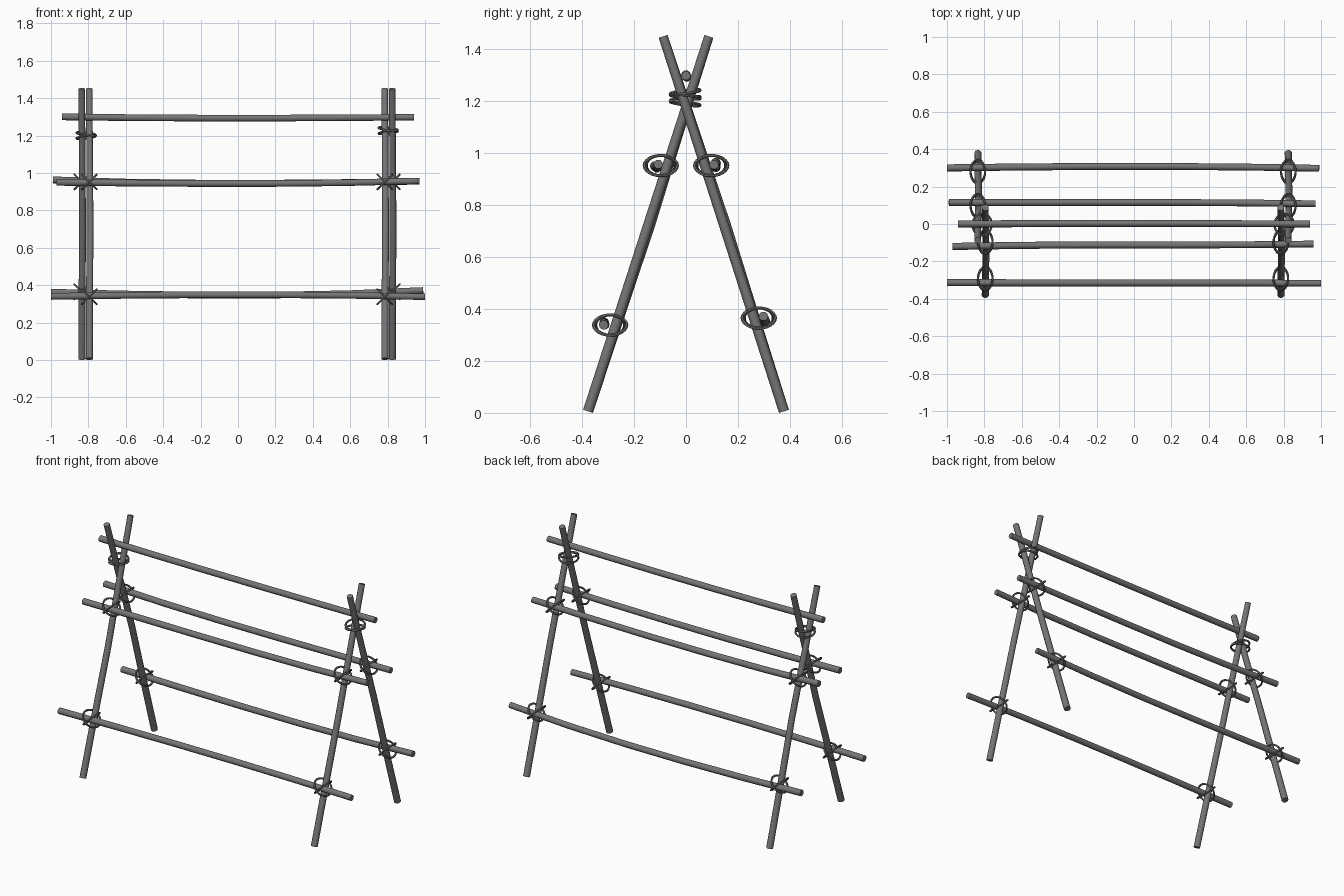
import bpy
import bmesh
from math import sin, cos, pi, radians
from mathutils import Vector, Matrix

cube = bpy.data.objects.get("Cube")
if cube:
    bpy.data.objects.remove(cube, do_unlink=True)

wood = bpy.data.materials.new("weathered_grey")
wood.use_nodes = True
GREY = (0.18, 0.18, 0.18, 1)
wood.diffuse_color = GREY
wood.node_tree.nodes["Principled BSDF"].inputs["Base Color"].default_value = GREY


def tube(name, path, radii, side, sides=10, closed=False):
    """Sweep a round section along a path; side is a vector off the path."""
    bm = bmesh.new()
    pts = [Vector(p) for p in path]
    n = len(pts)
    rings = []
    for i, p in enumerate(pts):
        if closed:
            t = pts[(i + 1) % n] - pts[i - 1]
        else:
            t = pts[min(i + 1, n - 1)] - pts[max(i - 1, 0)]
        u = t.cross(Vector(side)).normalized()
        v = t.cross(u).normalized()
        r = radii[0] + (radii[1] - radii[0]) * i / (n - 1)
        rings.append([bm.verts.new(p + r * (u * cos(a) + v * sin(a)))
                      for a in (2 * pi * k / sides for k in range(sides))])
    for i in range(n if closed else n - 1):
        a, b = rings[i], rings[(i + 1) % n]
        for k in range(sides):
            m = (k + 1) % sides
            bm.faces.new((a[k], a[m], b[m], b[k]))
    if not closed:
        bm.faces.new(rings[0])
        bm.faces.new(rings[-1])
    bmesh.ops.recalc_face_normals(bm, faces=bm.faces)
    mesh = bpy.data.meshes.new(name)
    bm.to_mesh(mesh)
    bm.free()
    mesh.materials.append(wood)
    obj = bpy.data.objects.new(name, mesh)
    bpy.context.collection.objects.link(obj)
    bpy.ops.object.select_all(action="DESELECT")
    obj.select_set(True)
    bpy.context.view_layer.objects.active = obj
    bpy.ops.object.shade_smooth_by_angle(angle=radians(40))
    return obj


def rope_ring(name, centre, half_x, half_y, rot):
    """Oval rope loop, lying flat before it is rotated."""
    path = [Vector(centre) + rot @ Vector((half_x * cos(a), half_y * sin(a), 0))
            for a in (2 * pi * k / 24 for k in range(24))]
    tube(name, path, (0.006, 0.006), rot @ Vector((0, 0, 1)), 6, True)


# Crossed legs at each end
legs = {"right_front": (-0.795, -1, 0.008), "right_back": (-0.835, 1, 0.008),
        "left_front": (0.785, -1, 0), "left_back": (0.825, 1, 0)}
for name, (x, s, bow) in legs.items():
    path = []
    for t, b in ((0, 0), (0.25, 0.4), (0.5, 1), (0.75, 0.4), (1, 0)):
        path.append((x + 0.004 * b, s * (0.377 - 0.465 * t) + bow * b,
                     0.006 + 1.443 * t))
    tube(name + "_leg", path, (0.020, 0.018), (1, 0, 0))

# Long rails: x ends, then y and z at left end, middle and right end
rails = {
    "ridge_rail": (-0.94, 0.94, (0, 0.003, 0), (1.3, 1.293, 1.298)),
    "front_upper_rail": (-0.97, 0.96, (-0.12, -0.112, -0.107), (0.95, 0.943, 0.957)),
    "back_upper_rail": (-0.99, 0.97, (0.115, 0.115, 0.108), (0.963, 0.945, 0.955)),
    "front_lower_rail": (-1, 1, (-0.313, -0.315, -0.317), (0.34, 0.349, 0.338)),
    "back_lower_rail": (-1, 0.99, (0.3, 0.308, 0.298), (0.362, 0.346, 0.372)),
}
for name, (x0, x1, ys, zs) in rails.items():
    path = []
    for t in (0, 0.2, 0.4, 0.6, 0.8, 1):
        w = 4 * t * (1 - t)
        path.append((x0 + (x1 - x0) * t,
                     (ys[0] * (1 - t) + ys[2] * t) * (1 - w) + ys[1] * w,
                     (zs[0] * (1 - t) + zs[2] * t) * (1 - w) + zs[1] * w))
    tube(name, path, (0.019, 0.018), (0, 0, 1))

# Diagonal cross lashings where rails meet legs
for name, (x, s, bow) in legs.items():
    heights = {"upper": (0.097, 0.952), "lower": (0.292, 0.338)}
    if s > 0:
        heights["lower"] = (0.28, 0.365)
    for level, (y, z) in heights.items():
        for tilt, half_y in ((45, 0.064), (-45, 0.056)):
            rope_ring(f"{name}_{level}_lashing", (x, s * y, z), 0.055, half_y,
                      Matrix.Rotation(radians(tilt), 3, "Y"))

# Lashings around the crossing at the top of each end
for side, x, z in (("right", -0.812, 1.2), ("left", 0.803, 1.226)):
    for tilt, dz in ((7, 0.009), (-7, -0.009)):
        rope_ring(side + "_crossing_lashing", (x, -0.003, z + dz), 0.052, 0.058,
                  Matrix.Rotation(radians(tilt), 3, "Y")
                  @ Matrix.Rotation(radians(tilt), 3, "X"))
